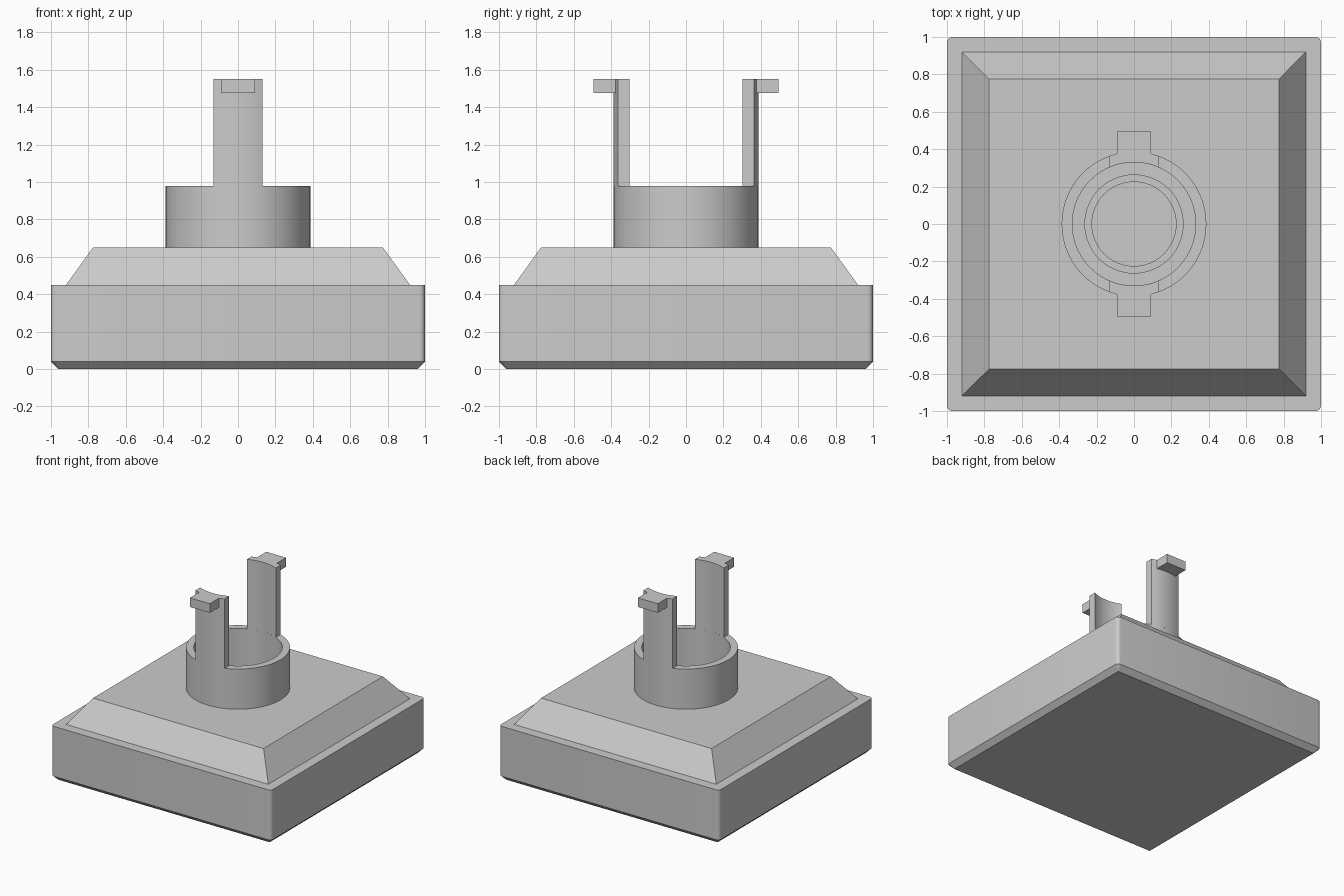
import bpy, bmesh
from math import sin, cos, pi, asin, sqrt

cube = bpy.data.objects.get("Cube")
if cube:
    bpy.data.objects.remove(cube, do_unlink=True)

grey = bpy.data.materials.new("plain_grey")
grey.use_nodes = True
COLOUR = (0.6, 0.6, 0.6, 1)
grey.diffuse_color = COLOUR
grey.node_tree.nodes["Principled BSDF"].inputs["Base Color"].default_value = COLOUR


def loft(name, rings, closed=False):
    """Skin a stack of matching rings; cap the ends, or join them when closed."""
    bm = bmesh.new()
    rows = [[bm.verts.new(p) for p in ring] for ring in rings]
    n = len(rows[0])
    pairs = list(zip(rows, rows[1:]))
    if closed:
        pairs.append((rows[-1], rows[0]))
    else:
        bm.faces.new(rows[0])
        bm.faces.new(rows[-1])
    for a, b in pairs:
        for i in range(n):
            j = (i + 1) % n
            bm.faces.new((a[i], a[j], b[j], b[i]))
    bmesh.ops.recalc_face_normals(bm, faces=bm.faces)
    mesh = bpy.data.meshes.new(name)
    bm.to_mesh(mesh)
    bm.free()
    mesh.materials.append(grey)
    ob = bpy.data.objects.new(name, mesh)
    bpy.context.collection.objects.link(ob)
    bpy.ops.object.select_all(action="DESELECT")
    ob.select_set(True)
    bpy.context.view_layer.objects.active = ob
    bpy.ops.object.shade_smooth_by_angle(angle=pi / 7)
    return ob


def rounded_square(half, radius, z, steps=5):
    pts = []
    for k, (sx, sy) in enumerate(((1, 1), (-1, 1), (-1, -1), (1, -1))):
        for i in range(steps + 1):
            a = (k + i / steps) * pi / 2
            pts.append((sx * (half - radius) + radius * cos(a),
                        sy * (half - radius) + radius * sin(a), z))
    return pts


def square(half, z):
    return [(half, half, z), (-half, half, z), (-half, -half, z), (half, -half, z)]


def circle(r, z, n=64):
    return [(r * cos(2 * pi * i / n), r * sin(2 * pi * i / n), z) for i in range(n)]


def tube(name, outer, inner, low, high):
    return loft(name, [circle(outer, low), circle(outer, high),
                       circle(inner, high), circle(inner, low)], closed=True)


# Base block with rounded corners and a chamfered underside
loft("base", [rounded_square(0.96, 0.002, 0), rounded_square(1, 0.03, 0.04),
              rounded_square(1, 0.03, 0.45)])

# Sloped top
loft("sloped_top", [square(0.92, 0.449), square(0.775, 0.65)])

# Collar and the low seat ring inside it
OUTER, INNER, RIM, TOP = 0.387, 0.33, 0.98, 1.55
tube("collar", OUTER, INNER, 0.64, RIM)
tube("seat_ring", 0.265, 0.225, 0.64, 0.69)


# Upright prongs cut from the collar's curve, each with an outward catch
def prong_section(side, z, half=0.132, steps=10):
    xs = [half * (2 * i / steps - 1) for i in range(steps + 1)]
    arc = [(x, side * sqrt(OUTER ** 2 - x * x), z) for x in xs]
    return arc + [(x, side * sqrt(INNER ** 2 - x * x), z) for x in reversed(xs)]


def catch_section(side, z):
    return [(x, side * y, z) for x, y in
            ((-0.09, 0.36), (0.09, 0.36), (0.09, 0.495), (-0.09, 0.495))]


for label, side in (("front", -1), ("back", 1)):
    loft(label + "_prong", [prong_section(side, RIM), prong_section(side, TOP)])
    loft(label + "_catch", [catch_section(side, 1.475), catch_section(side, TOP)])
